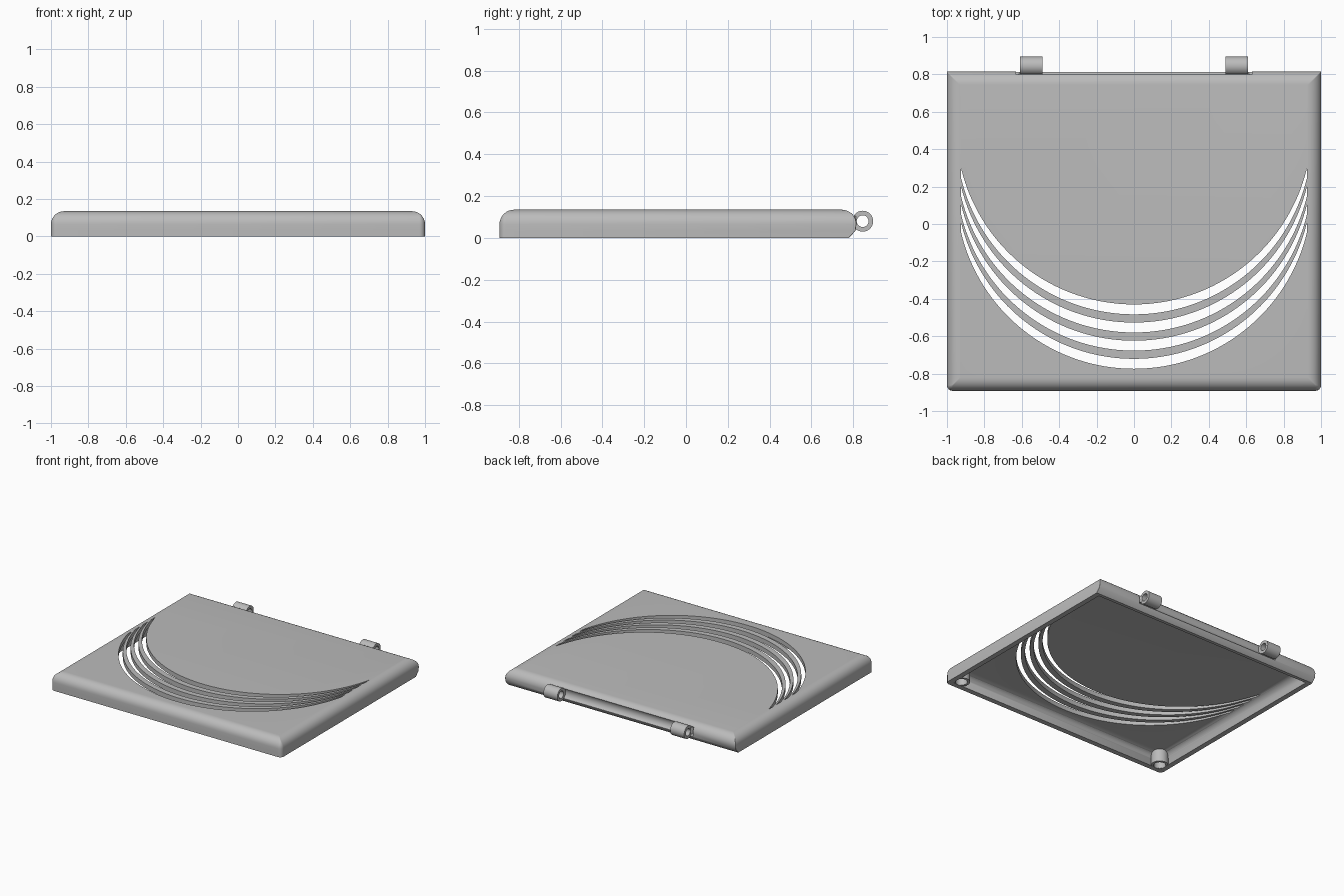
import bpy, bmesh, math
from mathutils import Matrix, Vector

cube = bpy.data.objects.get("Cube")
if cube:
    bpy.data.objects.remove(cube, do_unlink=True)

grey = bpy.data.materials.new("plain grey")
grey.use_nodes = True
grey.diffuse_color = (0.5, 0.5, 0.5, 1)
grey.node_tree.nodes["Principled BSDF"].inputs["Base Color"].default_value = (0.5, 0.5, 0.5, 1)

HEIGHT, WALL, ROUND = 0.135, 0.04, 0.07
FRONT, BACK = -0.892, 0.815
HINGE_Y, HINGE_Z = 0.845, 0.08


def make(name, bm):
    bmesh.ops.recalc_face_normals(bm, faces=bm.faces)
    mesh = bpy.data.meshes.new(name)
    bm.to_mesh(mesh)
    bm.free()
    mesh.materials.append(grey)
    obj = bpy.data.objects.new(name, mesh)
    bpy.context.collection.objects.link(obj)
    return obj


def smooth(obj):
    bpy.ops.object.select_all(action='DESELECT')
    obj.select_set(True)
    bpy.context.view_layer.objects.active = obj
    bpy.ops.object.shade_smooth_by_angle(angle=math.radians(35))


def loft(rings, bm, closed=False):
    """Skin a list of equal point rings; cap both ends unless closed."""
    loops = [[bm.verts.new(p) for p in ring] for ring in rings]
    n = len(loops[0])
    pairs = list(zip(loops, loops[1:])) + ([(loops[-1], loops[0])] if closed else [])
    for a, b in pairs:
        for i in range(n):
            j = (i + 1) % n
            bm.faces.new((a[i], a[j], b[j], b[i]))
    if not closed:
        bm.faces.new(loops[0])
        bm.faces.new(loops[-1])


def rounded_rect(inset, back_inset, z, radius):
    """Level outline of the lid, with softer front corners than back ones."""
    x, y0, y1 = 1 - inset, FRONT + inset, BACK - back_inset
    front_r, back_r = max(radius, 0.003), 0.004
    points = []
    for k, (sx, y, sy, r) in enumerate([(1, y1, 1, back_r), (-1, y1, 1, back_r),
                                        (-1, y0, -1, front_r), (1, y0, -1, front_r)]):
        for i in range(7):
            a = math.pi / 2 * (k + i / 6)
            points.append((sx * (x - r) + r * math.cos(a), y - sy * r + r * math.sin(a), z))
    return points


def tube(name, centre, axis, outer, inner, length):
    turn = Vector((0, 0, 1)).rotation_difference(Vector(axis)).to_matrix()
    half, rings = length / 2, []
    for r, h in [(outer, -half), (outer, half), (inner, half), (inner, -half)]:
        rings.append([Vector(centre) + turn @ Vector((r * math.cos(a), r * math.sin(a), h))
                      for a in (math.tau * i / 40 for i in range(40))])
    bm = bmesh.new()
    loft(rings, bm, closed=True)
    obj = make(name, bm)
    smooth(obj)
    return obj


def cylinder_cutter(name, centre, radius, length, along_x=False):
    bm = bmesh.new()
    turn = Matrix.Rotation(math.pi / 2 if along_x else 0, 4, 'Y')
    bmesh.ops.create_cone(bm, cap_ends=True, segments=40, radius1=radius, radius2=radius,
                          depth=length, matrix=Matrix.Translation(centre) @ turn)
    return make(name, bm)


def cut(target, cutter):
    cutter.hide_render = True
    mod = target.modifiers.new("cut", 'BOOLEAN')
    mod.operation, mod.solver, mod.object = 'DIFFERENCE', 'EXACT', cutter
    bpy.context.view_layer.objects.active = target
    bpy.ops.object.modifier_apply(modifier=mod.name)
    bpy.data.objects.remove(cutter, do_unlink=True)


# Hollow lid: inner ceiling, down the inside, across the rim, up the outside
STEPS = 8
angles = [math.pi / 2 * i / STEPS for i in range(STEPS + 1)]
levels = []
inner_r = 0.06
for a in reversed(angles):
    inset = WALL + inner_r * (1 - math.cos(a))
    z = HEIGHT - WALL + 0.005 - inner_r * (1 - math.sin(a))
    levels.append(rounded_rect(inset, inset + 0.02, z, 0.01))
levels.append(rounded_rect(WALL, WALL + 0.02, 0, 0.01))
levels.append(rounded_rect(0, 0.035, 0, 0.03))
levels.append(rounded_rect(0, 0.004, 0.035, 0.03))
for a in angles:
    inset = ROUND * (1 - math.cos(a))
    levels.append(rounded_rect(inset, inset, HEIGHT - ROUND * (1 - math.sin(a)), 0.03 - inset))
bm = bmesh.new()
loft(levels, bm)
lid = make("lid_shell", bm)

# Four crescent slots through the top
SLOT_X, SAG = 0.925, 0.73
arc_r = (SLOT_X ** 2 + SAG ** 2) / (2 * SAG)
sweep = math.asin(SLOT_X / arc_r)
for n in range(4):
    low = -0.43 - 0.097 * n
    arc = []
    for i in range(65):
        a = sweep * (i / 32 - 1)
        arc.append((arc_r * math.sin(a), low + arc_r * (1 - math.cos(a))))
    bm = bmesh.new()
    loft([[(x, y - dy, z) for dy, z in ((0, 0.05), (0.053, 0.05), (0.053, 0.2), (0, 0.2))]
          for x, y in arc], bm)
    cut(lid, make("slot_cutter", bm))

# Hinge groove along the back
cut(lid, cylinder_cutter("groove_cutter", (0, HINGE_Y, HINGE_Z), 0.054, 1.26, True))

# Screw posts in the front corners and hinge knuckles with feet at the back
for side, label in ((1, "left"), (-1, "right")):
    post = (side * 0.92, FRONT + 0.08)
    cut(lid, cylinder_cutter("post_hole_cutter", (*post, 0.04), 0.043, 0.1))
    tube(label + "_screw_post", (*post, 0.052), (0, 0, 1), 0.062, 0.043, 0.1)
    tube(label + "_hinge_knuckle", (side * 0.55, HINGE_Y, HINGE_Z), (1, 0, 0), 0.05, 0.028, 0.12)
    bm = bmesh.new()
    loft([[(side * x, y, z) for x, y in ((0.49, 0.78), (0.635, 0.78), (0.61, 0.813), (0.49, 0.813))]
          for z in (0.055, 0.105)], bm)
    make(label + "_hinge_foot", bm)

smooth(lid)
